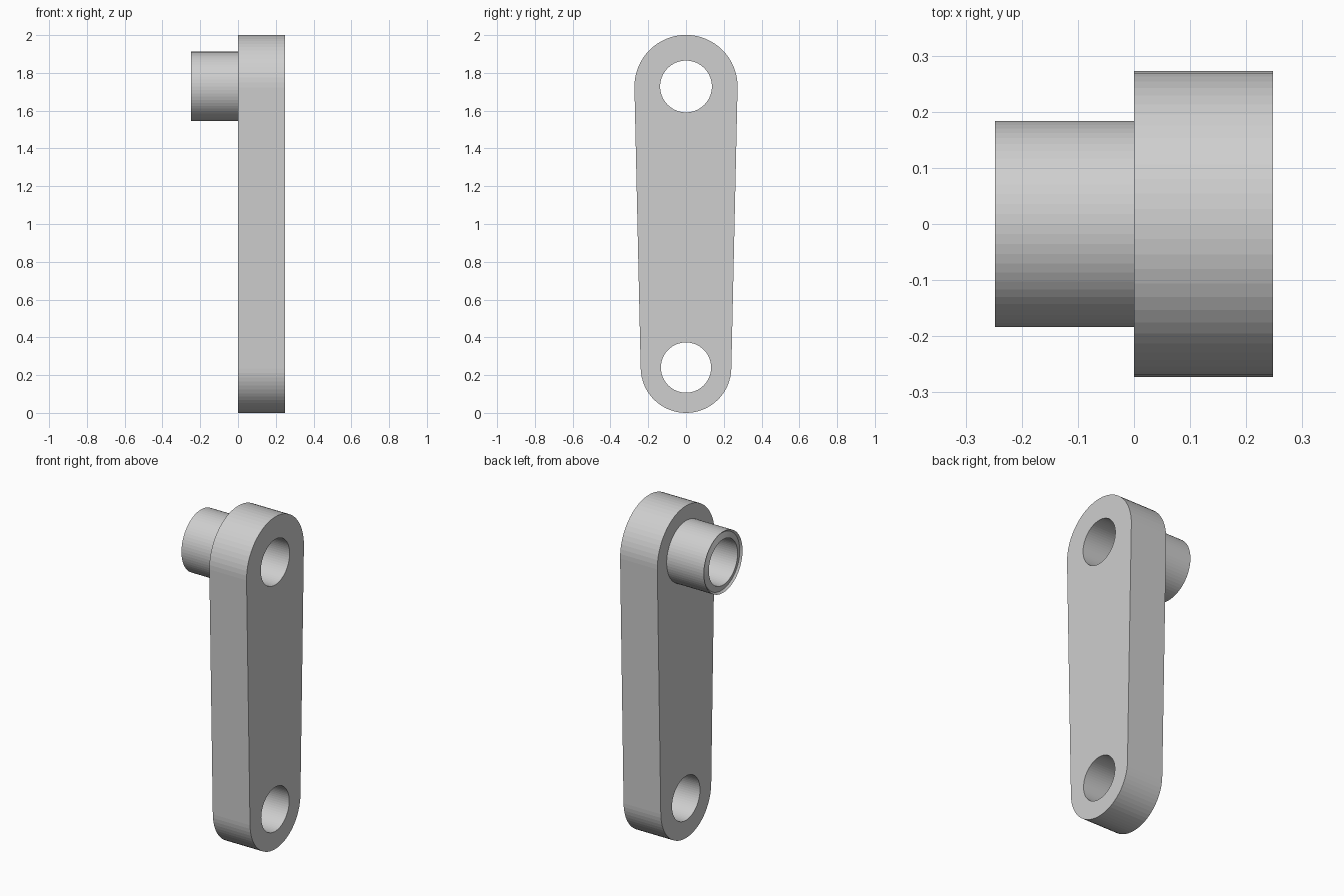
import bpy
import bmesh
from math import pi, sin, cos, asin
from mathutils import Vector

cube = bpy.data.objects.get("Cube")
if cube:
    bpy.data.objects.remove(cube)

THICK = 0.248                       # arm thickness, also the boss length
TOP_Z, TOP_R, TOP_HOLE = 1.728, 0.273, 0.137
LOW_Z, LOW_R, LOW_HOLE = 0.24, 0.24, 0.133
BOSS_R, ROUND = 0.184, 0.011
SEGMENTS = 64

grey = bpy.data.materials.new("light grey")
grey.use_nodes = True
grey.diffuse_color = (0.62, 0.62, 0.62, 1)
grey.node_tree.nodes["Principled BSDF"].inputs["Base Color"].default_value = grey.diffuse_color


def arc(z, radius, start, end, steps):
    """Points of an arc in the YZ plane."""
    angles = [start + (end - start) * i / steps for i in range(steps + 1)]
    return [Vector((0, radius * cos(a), z + radius * sin(a))) for a in angles]


def add_loop(bm, points):
    verts = [bm.verts.new(p) for p in points]
    return [bm.edges.new((v, verts[i - 1])) for i, v in enumerate(verts)]


def make_object(name, bm):
    bmesh.ops.recalc_face_normals(bm, faces=bm.faces[:])
    mesh = bpy.data.meshes.new(name)
    bm.to_mesh(mesh)
    bm.free()
    mesh.materials.append(grey)
    obj = bpy.data.objects.new(name, mesh)
    bpy.context.collection.objects.link(obj)
    return obj


# Tapered arm: two arcs joined by tangents, with a hole at each end
tilt = asin((TOP_R - LOW_R) / (TOP_Z - LOW_Z))
half = SEGMENTS // 2
outline = arc(TOP_Z, TOP_R, -tilt, pi + tilt, half)
outline += arc(LOW_Z, LOW_R, pi + tilt, 2 * pi - tilt, half)
bm = bmesh.new()
edges = add_loop(bm, outline)
for z, radius in ((TOP_Z, TOP_HOLE), (LOW_Z, LOW_HOLE)):
    edges += add_loop(bm, arc(z, radius, 0, 2 * pi, SEGMENTS)[:-1])
bmesh.ops.triangle_fill(bm, edges=edges, use_beauty=True, normal=(1, 0, 0))
arm = make_object("arm", bm)
arm.location.x = THICK / 2
solid = arm.modifiers.new("thickness", 'SOLIDIFY')
solid.thickness = THICK
solid.offset = 0

# Hollow boss on the upper end, with a rounded outer rim
profile = [(0, TOP_HOLE), (-THICK, TOP_HOLE)]
for i in range(5):
    a = pi / 2 * i / 4
    profile.append((-THICK + ROUND * (1 - sin(a)), BOSS_R - ROUND * (1 - cos(pi / 2 - a))))
profile.append((0, BOSS_R))
bm = bmesh.new()
rings = []
for x, radius in profile:
    ring = arc(TOP_Z, radius, 0, 2 * pi, SEGMENTS)[:-1]
    rings.append([bm.verts.new(p + Vector((x, 0, 0))) for p in ring])
for a, b in zip(rings, rings[1:]):
    for i in range(SEGMENTS):
        bm.faces.new((a[i - 1], a[i], b[i], b[i - 1]))
make_object("boss", bm)
